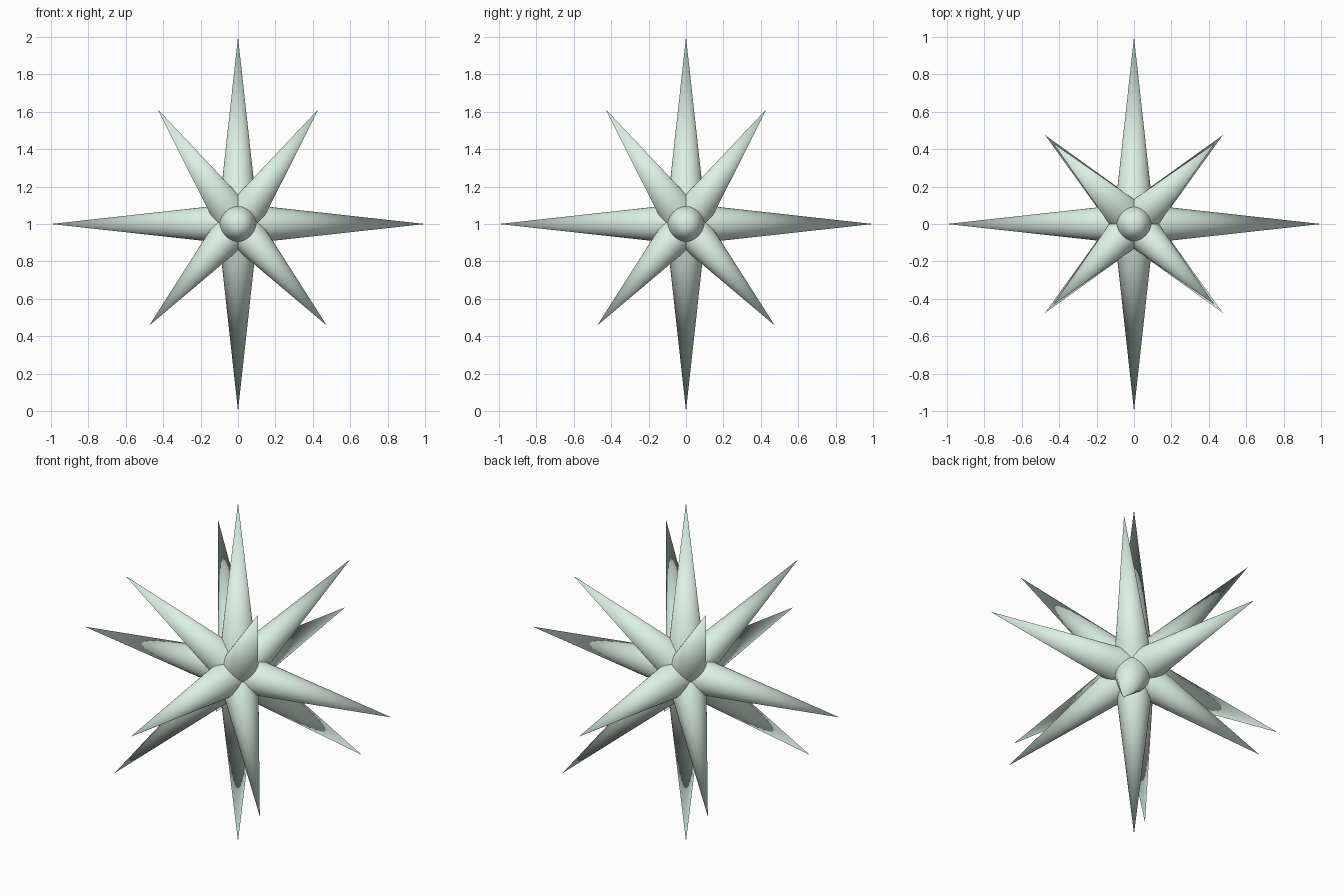
import bpy
from mathutils import Vector

if "Cube" in bpy.data.objects:
    bpy.data.objects.remove(bpy.data.objects["Cube"])

CENTRE = Vector((0, 0, 1))
RADIUS = 0.11

mint = bpy.data.materials.new("pale_mint")
mint.diffuse_color = (0.72, 0.88, 0.79, 1)
mint.use_nodes = True
mint.node_tree.nodes["Principled BSDF"].inputs["Base Color"].default_value = mint.diffuse_color


def spike(name, tip):
    """Slim cone from the centre of the star out to the tip offset."""
    tip = Vector(tip)
    bpy.ops.mesh.primitive_cone_add(
        vertices=32, radius1=RADIUS, radius2=0, depth=tip.length,
        location=CENTRE + tip / 2,
        rotation=tip.to_track_quat('Z', 'Y').to_euler())
    obj = bpy.context.object
    obj.name = name
    obj.data.materials.append(mint)
    bpy.ops.object.shade_smooth_by_angle()


# Long spikes along the axes
for name, tip in {
    "right": (1, 0, 0), "left": (-1, 0, 0),
    "back": (0, 1, 0), "front": (0, -1, 0),
    "top": (0, 0, 1), "bottom": (0, 0, -1),
}.items():
    spike(name + "_spike", tip)

# Shorter diagonal spikes, the lower ring flatter than the upper one
for side_x, sx in (("right", 1), ("left", -1)):
    for side_y, sy in (("back", 1), ("front", -1)):
        spike(f"upper_{side_y}_{side_x}_spike", (0.431 * sx, 0.431 * sy, 0.615))
        spike(f"lower_{side_y}_{side_x}_spike", (0.475 * sx, 0.475 * sy, -0.543))
